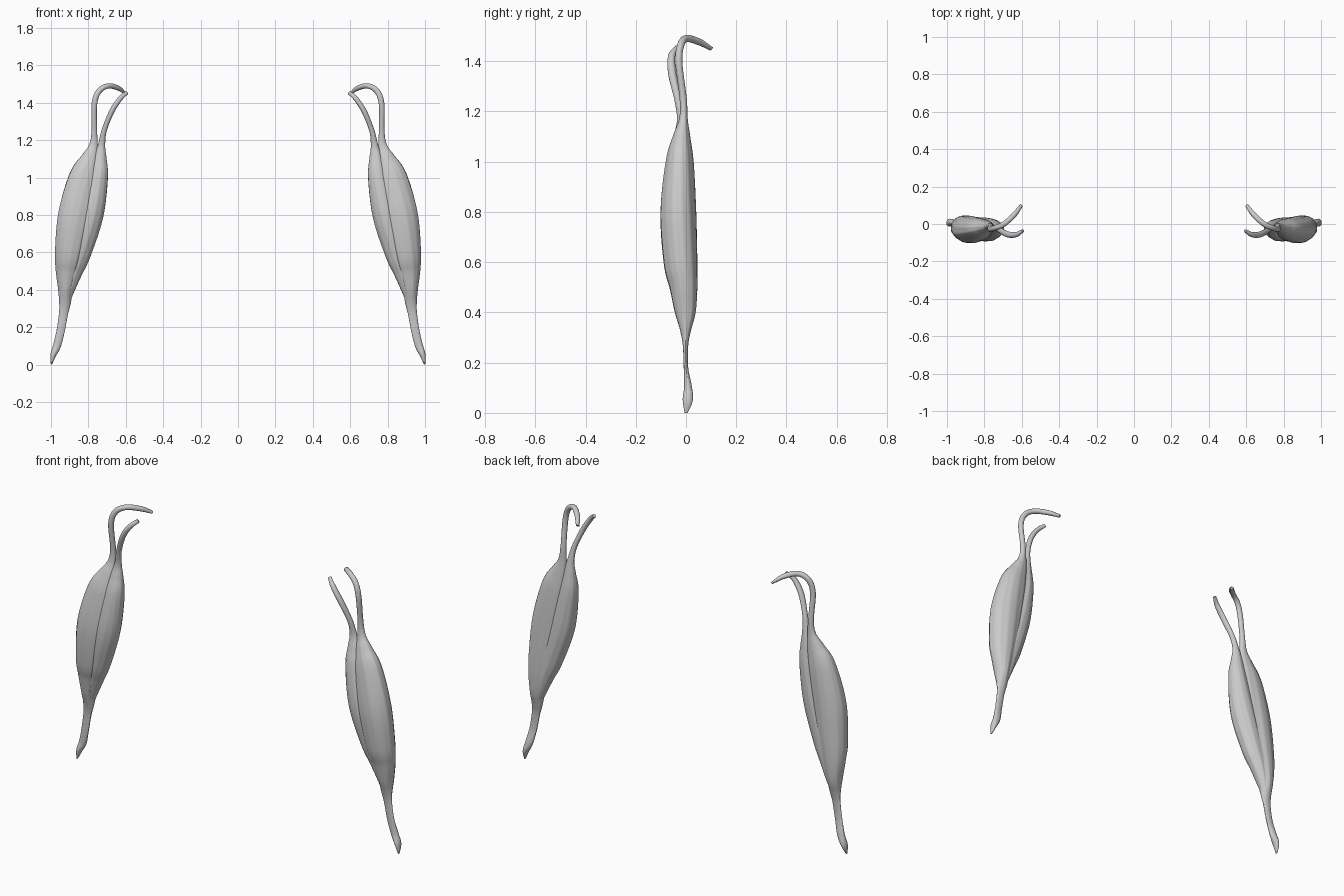
import bpy, bmesh, math
from mathutils import Vector

if "Cube" in bpy.data.objects:
    bpy.data.objects.remove(bpy.data.objects["Cube"])

SIDES, STEPS = 56, 9

# Path stations: x, y, z, half width, half depth
LONG_HEAD = [
    (.998, 0, 0, .003, .006), (.988, .007, .05, .015, .020), (.968, .008, .10, .021, .016),
    (.948, 0, .18, .022, .009), (.933, -.002, .27, .024, .011), (.925, -.002, .33, .031, .022),
    (.922, -.003, .40, .040, .041), (.913, -.010, .50, .062, .055), (.899, -.022, .60, .080, .067),
    (.868, -.031, .80, .094, .071), (.825, -.025, 1.0, .079, .055), (.792, -.017, 1.1, .049, .034),
    (.773, -.010, 1.17, .024, .017), (.768, -.011, 1.25, .015, .014), (.768, -.028, 1.39, .015, .014),
    (.745, -.022, 1.46, .015, .014), (.695, 0, 1.490, .014, .014), (.640, .050, 1.478, .013, .014),
    (.602, .100, 1.450, .006, .010)]
SHORT_HEAD = [
    (.922, 0, .30, .008, .007), (.902, -.002, .40, .029, .032), (.880, -.009, .50, .051, .046),
    (.848, -.019, .60, .064, .056), (.790, -.030, .80, .071, .063), (.748, -.027, 1.0, .053, .048),
    (.738, -.021, 1.1, .036, .029), (.730, -.020, 1.17, .020, .016), (.716, -.033, 1.25, .014, .014),
    (.677, -.055, 1.35, .014, .016), (.632, -.057, 1.42, .013, .014), (.594, -.036, 1.455, .010, .008)]


def spline(points):
    """Smooth interpolation through all stations."""
    p = [Vector(q) for q in points]
    p = [2 * p[0] - p[1]] + p + [2 * p[-1] - p[-2]]
    out = []
    for i in range(1, len(p) - 2):
        a, b, c, d = p[i - 1:i + 3]
        for k in range(STEPS):
            t = k / STEPS
            out.append(.5 * (2 * b + (c - a) * t + (2 * a - 5 * b + 4 * c - d) * t * t
                             + (3 * b - a - 3 * c + d) * t ** 3))
    return out + [p[-2]]


def build(name, stations, sign):
    pts = spline(stations)
    centres = [Vector(q[:3]) for q in pts]
    bm = bmesh.new()
    rings = []
    for i, q in enumerate(pts):
        tangent = (centres[min(i + 1, len(pts) - 1)] - centres[max(i - 1, 0)]).normalized()
        u = Vector((0, 1, 0)).cross(tangent).normalized()
        v = tangent.cross(u)
        ring = []
        for s in range(SIDES):
            a = math.tau * s / SIDES
            # Shallow lengthwise muscle fibres
            f = 1 + .012 * math.sin(13 * a + 2 * math.sin(.07 * i)) + .010 * math.sin(7 * a + .05 * i)
            co = centres[i] + f * (u * q[3] * math.cos(a) + v * q[4] * math.sin(a))
            ring.append(bm.verts.new((sign * co.x, co.y, max(co.z, 0))))
        rings.append(ring)
    for r0, r1 in zip(rings, rings[1:]):
        for s in range(SIDES):
            n = (s + 1) % SIDES
            bm.faces.new((r0[s], r0[n], r1[n], r1[s]))
    bm.faces.new(rings[0])
    bm.faces.new(rings[-1])
    bmesh.ops.recalc_face_normals(bm, faces=bm.faces)
    mesh = bpy.data.meshes.new(name)
    bm.to_mesh(mesh)
    bm.free()
    obj = bpy.data.objects.new(name, mesh)
    bpy.context.collection.objects.link(obj)
    bpy.ops.object.select_all(action='DESELECT')
    obj.select_set(True)
    bpy.context.view_layer.objects.active = obj
    bpy.ops.object.shade_smooth_by_angle(angle=math.radians(50))


# Both arms: long head carries the lower tendon, short head lies on its inner side
for side, sign in (("left", 1), ("right", -1)):
    build(side + "_long_head", LONG_HEAD, sign)
    build(side + "_short_head", SHORT_HEAD, sign)
